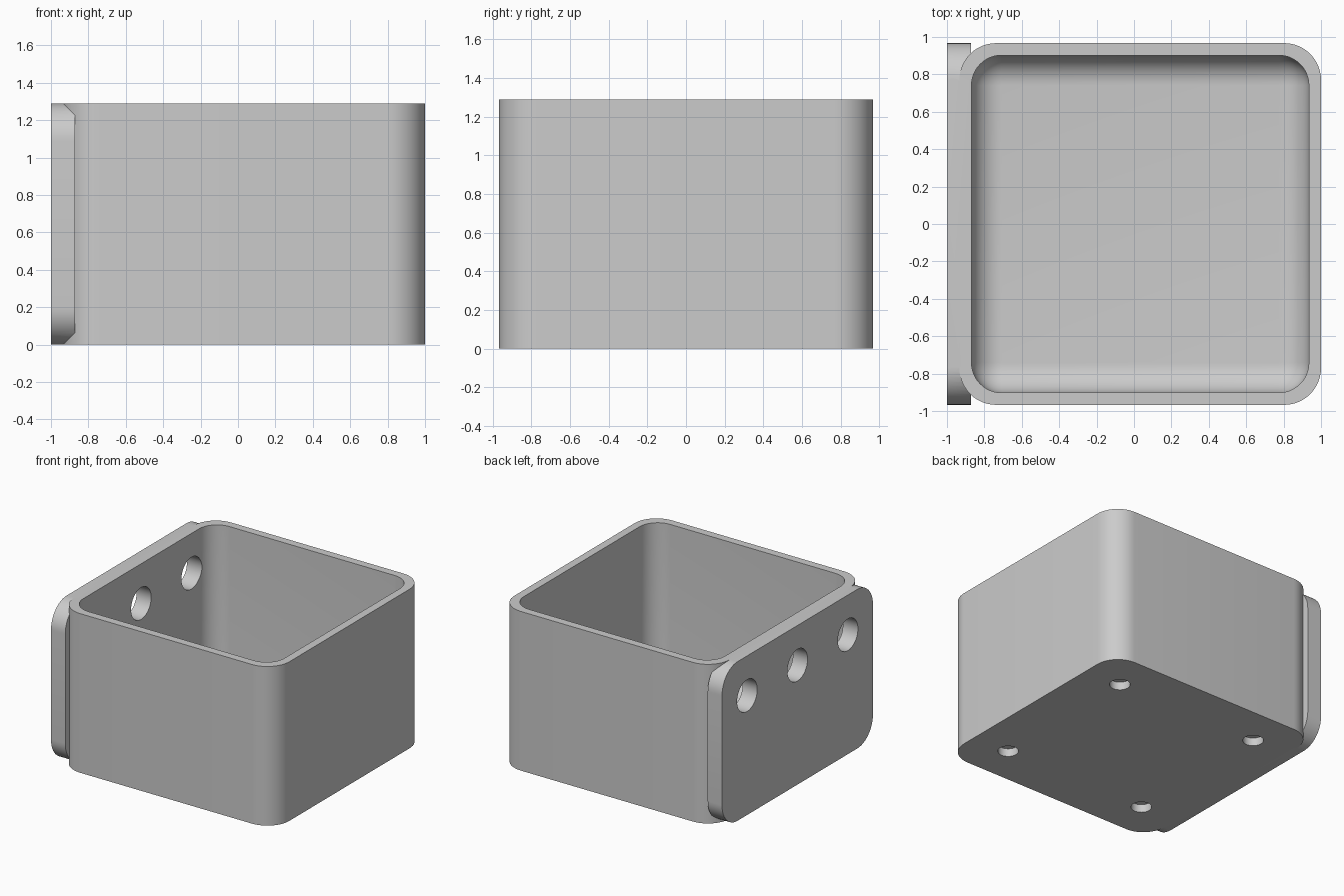
import bpy
import bmesh
from math import pi
from mathutils import Matrix, Vector

if "Cube" in bpy.data.objects:
    bpy.data.objects.remove(bpy.data.objects["Cube"], do_unlink=True)

HEIGHT = 1.29
HALF = 0.967          # half the width of the square box
CX = 1 - HALF         # box centre in x
WALL = 0.065
FLOOR = 0.097

grey = bpy.data.materials.new("light_grey")
grey.use_nodes = True
grey.diffuse_color = (0.6, 0.6, 0.6, 1)
grey.node_tree.nodes["Principled BSDF"].inputs["Base Color"].default_value = (0.6, 0.6, 0.6, 1)


def add_object(name, bm):
    bmesh.ops.recalc_face_normals(bm, faces=bm.faces)
    mesh = bpy.data.meshes.new(name)
    bm.to_mesh(mesh)
    bm.free()
    mesh.materials.append(grey)
    obj = bpy.data.objects.new(name, mesh)
    bpy.context.collection.objects.link(obj)
    return obj


def rounded_box(name, low, high, radius, axis, round_floor=False):
    """Box with the edges along one axis rounded, and the lower edges if asked."""
    low, high = Vector(low), Vector(high)
    bm = bmesh.new()
    bmesh.ops.create_cube(bm, size=1)
    for v in bm.verts:
        v.co = Vector([l + (c + 0.5) * (h - l) for l, h, c in zip(low, high, v.co)])
    edges = []
    for e in bm.edges:
        a, b = e.verts[0].co, e.verts[1].co
        along = abs(a[axis] - b[axis]) > 0.001
        lower = max(a.z, b.z) < low.z + 0.001
        if along or (round_floor and lower):
            edges.append(e)
    bmesh.ops.bevel(bm, geom=edges, offset=radius, offset_type='OFFSET',
                    segments=12, profile=0.5, affect='EDGES', clamp_overlap=True)
    return add_object(name, bm)


def cylinder(name, centre, radius, depth, sideways=False):
    turn = Matrix.Rotation(pi / 2, 4, 'Y') if sideways else Matrix()
    bm = bmesh.new()
    bmesh.ops.create_cone(bm, cap_ends=True, segments=48, radius1=radius, radius2=radius,
                          depth=depth, matrix=Matrix.Translation(centre) @ turn)
    return add_object(name, bm)


def combine(target, other, operation):
    bpy.context.view_layer.objects.active = target
    mod = target.modifiers.new(operation.lower(), 'BOOLEAN')
    mod.operation = operation
    mod.solver = 'EXACT'
    mod.object = other
    bpy.ops.object.modifier_apply(modifier=mod.name)
    bpy.data.objects.remove(other, do_unlink=True)


# Square box with a mounting plate merged into its side
box = rounded_box("open_box", (CX - HALF, -HALF, 0), (1, HALF, HEIGHT), 0.197, 2)
plate = rounded_box("mounting_plate", (-1, -HALF, 0),
                    (CX - HALF + WALL - 0.003, HALF, HEIGHT), 0.2, 0)
combine(box, plate, 'UNION')

# Hollow inside with a rounded floor edge
inner = HALF - WALL
cavity = rounded_box("cavity_cutter", (CX - inner, -inner, FLOOR),
                     (CX + inner, inner, HEIGHT + 0.3), 0.161, 2, round_floor=True)
combine(box, cavity, 'DIFFERENCE')

# Three holes through the mounting plate
for y in (-0.645, 0, 0.645):
    combine(box, cylinder("plate_hole_cutter", (-0.93, y, 0.968), 0.129, 0.4, True), 'DIFFERENCE')

# Four shallow round recesses under the floor
for sx in (-1, 1):
    for sy in (-1, 1):
        centre = (CX + sx * 0.645, sy * 0.645, 0)
        combine(box, cylinder("recess_cutter", centre, 0.077, 0.13), 'DIFFERENCE')

bpy.ops.object.select_all(action='DESELECT')
box.select_set(True)
bpy.context.view_layer.objects.active = box
bpy.ops.object.shade_smooth_by_angle(angle=pi / 6)
